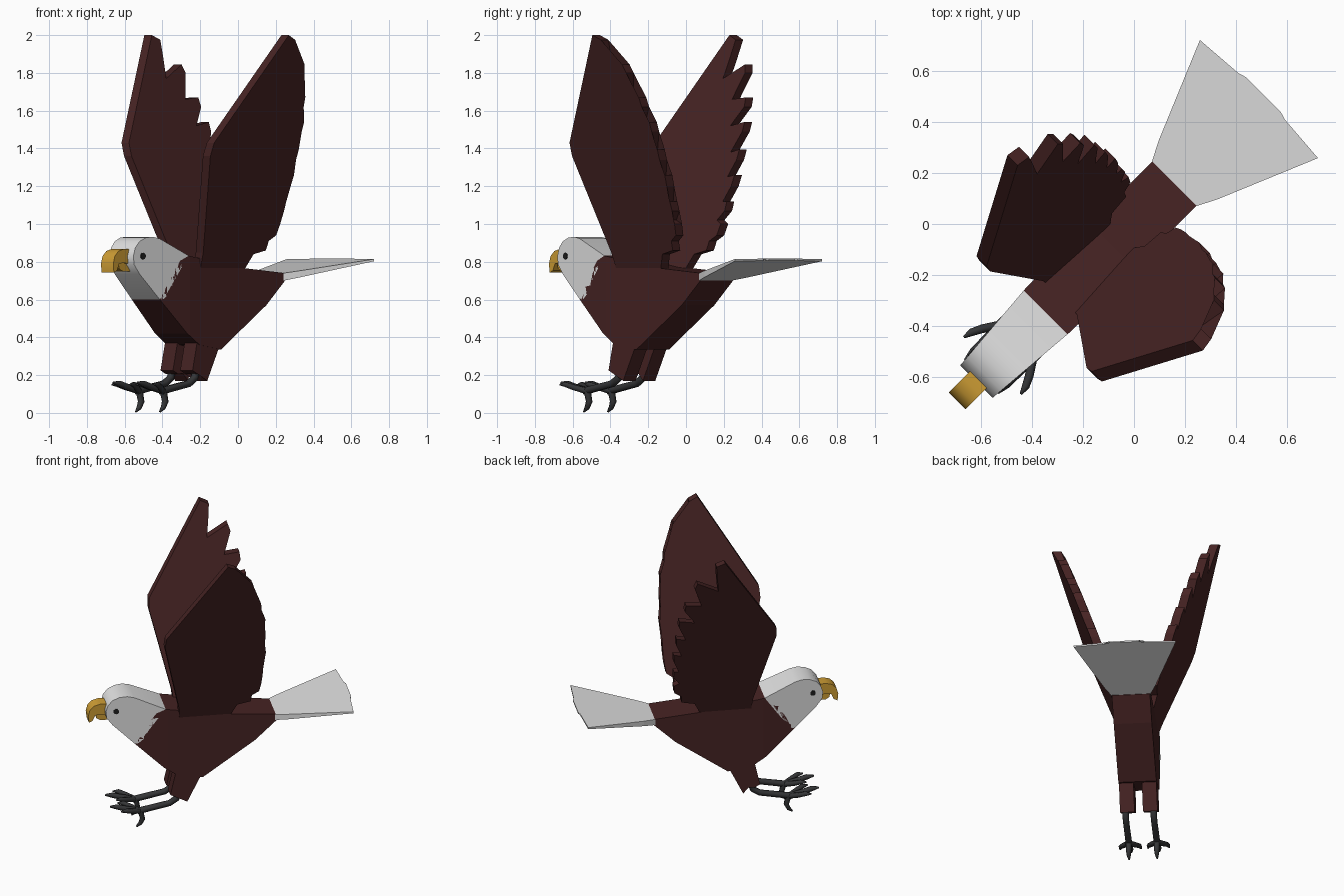
import bpy, bmesh, math
from mathutils import Vector

if "Cube" in bpy.data.objects:
    bpy.data.objects.remove(bpy.data.objects["Cube"])

R = math.sqrt(0.5)


def W(s, l, z):
    """Bird space (s forward, l to its left, z up) -> world; it faces -x -y."""
    return Vector((R * (l - s), -R * (s + l), z))


def material(name, rgb):
    m = bpy.data.materials.new(name)
    m.diffuse_color = (*rgb, 1)
    m.use_nodes = True
    m.node_tree.nodes["Principled BSDF"].inputs["Base Color"].default_value = m.diffuse_color
    return m


BROWN = material("dark brown", (0.062, 0.017, 0.017))
WHITE = material("white", (0.75, 0.75, 0.75))
GOLD = material("gold", (0.62, 0.34, 0.035))
GREY = material("charcoal", (0.035, 0.036, 0.038))
BLACK = material("eye black", (0.012, 0.012, 0.012))


def slab(name, outline, place, mat, cut=None, smooth=False):
    """Extrude a 2D outline between side -1 and +1; place(a, b, side) gives (s, l, z)."""
    bm = bmesh.new()
    lo, hi = ([bm.verts.new((a, b, k)) for a, b in outline] for k in (-1, 1))
    bm.faces.new(lo)
    bm.faces.new(hi)
    n = len(outline)
    for i in range(n):
        j = (i + 1) % n
        bm.faces.new((lo[i], lo[j], hi[j], hi[i]))
    if cut is not None:
        bmesh.ops.bisect_plane(bm, geom=bm.verts[:] + bm.edges[:] + bm.faces[:],
                               plane_co=(cut, 0, 0), plane_no=(1, 0, 0))
    for v in bm.verts:
        v.co = W(*place(*v.co))
    bmesh.ops.triangulate(bm, faces=[f for f in bm.faces if len(f.verts) > 4])
    bmesh.ops.recalc_face_normals(bm, faces=bm.faces[:])
    me = bpy.data.meshes.new(name)
    bm.to_mesh(me)
    bm.free()
    me.materials.append(mat)
    ob = bpy.data.objects.new(name, me)
    bpy.context.collection.objects.link(ob)
    if smooth:
        bpy.ops.object.select_all(action='DESELECT')
        bpy.context.view_layer.objects.active = ob
        ob.select_set(True)
        bpy.ops.object.shade_smooth_by_angle(angle=math.radians(32))
    return ob


def tubes(name, paths, mat):
    """Tapered tubes; every path is a list of (s, l, z, radius)."""
    cu = bpy.data.curves.new(name, 'CURVE')
    cu.dimensions = '3D'
    cu.bevel_depth = 1
    cu.bevel_resolution = 1
    cu.use_fill_caps = True
    for path in paths:
        sp = cu.splines.new('POLY')
        sp.points.add(len(path) - 1)
        for p, (s, l, z, r) in zip(sp.points, path):
            p.co = (*W(s, l, z), 1)
            p.radius = r
    cu.materials.append(mat)
    ob = bpy.data.objects.new(name, cu)
    bpy.context.collection.objects.link(ob)


def half(s):
    """Half width of the trunk: constant, then narrowing to the face."""
    return 0.122 if s < 0.48 else 0.122 - 0.032 * (s - 0.48) / 0.39


def trunk(s, z, k):
    return s, k * half(s), z


# Body and head share the jagged feather line on the neck
jag = [(.49, .832), (.55, .805), (.535, .775), (.58, .765), (.572, .725), (.615, .718),
       (.603, .675), (.645, .668), (.632, .628), (.66, .63), (.665, .60), (.69, .60)]
slab("body", jag + [(.50, .42), (.41, .36), (.25, .335), (-.09, .57), (-.23, .70),
                    (-.23, .74), (.12, .77)], trunk, BROWN, cut=0.48)
slab("head", jag[::-1] + [(.69, .922), (.735, .932), (.785, .928), (.83, .908), (.86, .873),
                          (.873, .83), (.868, .785), (.83, .735)], trunk, WHITE, smooth=True)

# Beak: hooked upper part and a smaller lower part
slab("upper_beak", [(.84, .865), (.90, .868), (.94, .857), (.968, .83), (.98, .79), (.975, .742),
                    (.95, .755), (.935, .79), (.90, .795), (.84, .785)],
     lambda s, z, k: (s, k * .046, z), GOLD, smooth=True)
slab("lower_beak", [(.82, .80), (.93, .80), (.925, .765), (.90, .75), (.83, .748)],
     lambda s, z, k: (s, k * .034, z), GOLD)

# Eyes: thin discs on the sides of the head
ring = [(.807 + .018 * math.cos(i * math.pi / 6), .83 + .018 * math.sin(i * math.pi / 6))
        for i in range(12)]
for g, side in ((1, "left"), (-1, "right")):
    slab(side + "_eye", ring, lambda s, z, k: (s, g * (half(s) + .003 * k), z), BLACK)

# Tail fan: three feathers, thinner towards the tips
fan = [(-.22, .122), (-.30, .163), (-.692, .327), (-.707, .127), (-.527, .054), (-.717, .096)]


def tail(s, l, k):
    t = (-.22 - s) / .49
    return s, l, .72 + .092 * t + k * (.02 - .015 * t)


slab("tail", fan + [(s, -l) for s, l in fan[::-1]], tail, WHITE)

# Wing outline: leading edge, then feather tips and notches down the trailing edge
wing = [(.40, .74), (.41, .85), (.53, 1.36), (.525, 1.43), (.16, 2.0), (.105, 1.975), (.115, 1.88),
        (.13, 1.77), (-.01, 1.845), (-.025, 1.80), (.025, 1.66), (-.075, 1.67), (-.08, 1.62),
        (-.01, 1.52), (-.11, 1.54), (-.11, 1.49), (-.06, 1.38), (-.12, 1.395), (-.118, 1.34),
        (-.08, 1.25), (-.13, 1.26), (-.125, 1.20), (-.09, 1.12), (-.12, 1.12), (-.12, 1.07),
        (-.08, 1.02), (-.115, 1.0), (-.105, .94), (-.06, .91), (-.055, .86), (.03, .84), (.08, .74)]
for g, side in ((1, "left"), (-1, "right")):
    slab(side + "_wing", wing,
         lambda s, z, k: (s, g * (.105 + .34 * (z - .8) + .028 * k), z), BROWN)

    # Feathered upper leg
    slab(side + "_thigh", [(.25, .37), (.42, .40), (.46, .225), (.42, .205), (.385, .21), (.35, .17)],
         lambda s, z, k: (s, g * (.0735 + .0465 * k), z), BROWN)

    # Shin, three front toes and a hooked rear claw
    c = .09 * g
    paths = [[(.40, c, .24, .021), (.415, c, .185, .021), (.46, c, .155, .02), (.67, c, .115, .021)],
             [(.65, c, .12, .02), (.635, c, .06, .018), (.65, c, .028, .014), (.675, c, .006, .005)],
             [(.65, c, .115, .019), (.75, c, .14, .018), (.80, c, .155, .017), (.845, c, .16, .006)]]
    for d in (-1, 1):
        paths.append([(.65, c, .115, .018), (.71, c + d * .04, .135, .017),
                      (.75, c + d * .06, .15, .015), (.785, c + d * .068, .15, .005)])
    tubes(side + "_foot", paths, GREY)
